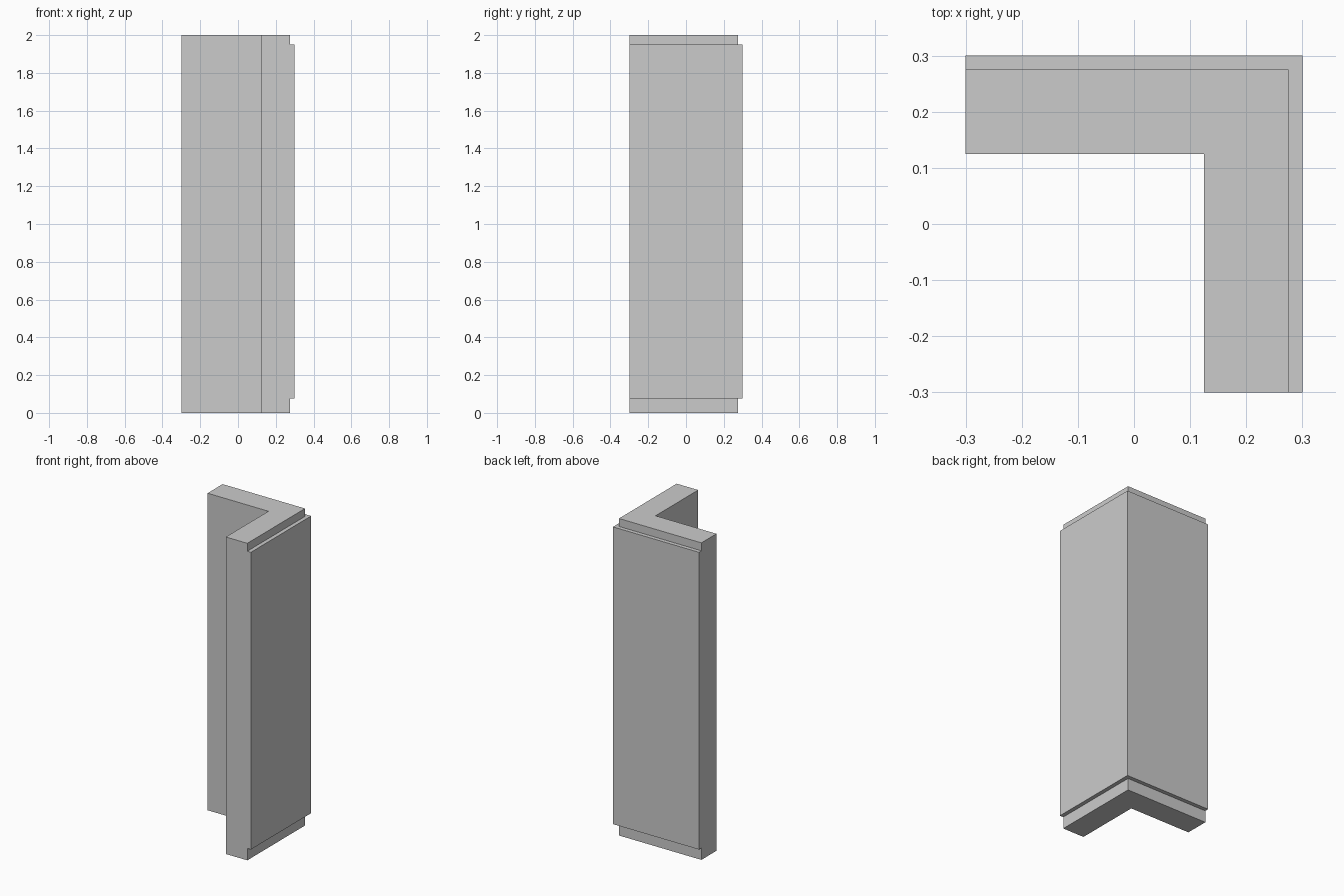
import bpy, bmesh
from mathutils import Vector

if "Cube" in bpy.data.objects:
    bpy.data.objects.remove(bpy.data.objects["Cube"])

INNER, CORE, PANEL, END = 0.125, 0.275, 0.025, -0.3
LEVELS = (0.0, 0.075, 1.95, 2.0)

# L-shaped wall outline, counter-clockwise; edges 2 and 3 face outward
profile = [(INNER, INNER), (INNER, END), (CORE, END),
           (CORE, CORE), (END, CORE), (END, INNER)]
n = len(profile)

bm = bmesh.new()
rings = [[bm.verts.new((x, y, z)) for x, y in profile] for z in LEVELS]

# Wall core: sides in three bands, with end caps
outer = []
for band, (a, b) in enumerate(zip(rings, rings[1:])):
    for i in range(n):
        j = (i + 1) % n
        face = bm.faces.new((a[i], a[j], b[j], b[i]))
        if band == 1 and i in (2, 3):
            outer.append(face)
bm.faces.new(rings[0][::-1])
bm.faces.new(rings[-1])

# Raised cladding: push the middle band of both outer faces outward
geom = bmesh.ops.extrude_face_region(bm, geom=outer)["geom"]
for v in (g for g in geom if isinstance(g, bmesh.types.BMVert)):
    v.co += Vector((PANEL if v.co.x > CORE - 0.01 else 0,
                    PANEL if v.co.y > CORE - 0.01 else 0, 0))
leftover = [f for f in outer if f.is_valid]
if leftover:
    bmesh.ops.delete(bm, geom=leftover, context='FACES')

# Merge the flat bands into single clean faces
bmesh.ops.dissolve_limit(bm, angle_limit=0.01, verts=bm.verts[:], edges=bm.edges[:])
bmesh.ops.recalc_face_normals(bm, faces=bm.faces[:])

mesh = bpy.data.meshes.new("corner_wall")
bm.to_mesh(mesh)
bm.free()
bpy.context.collection.objects.link(bpy.data.objects.new("corner_wall", mesh))
